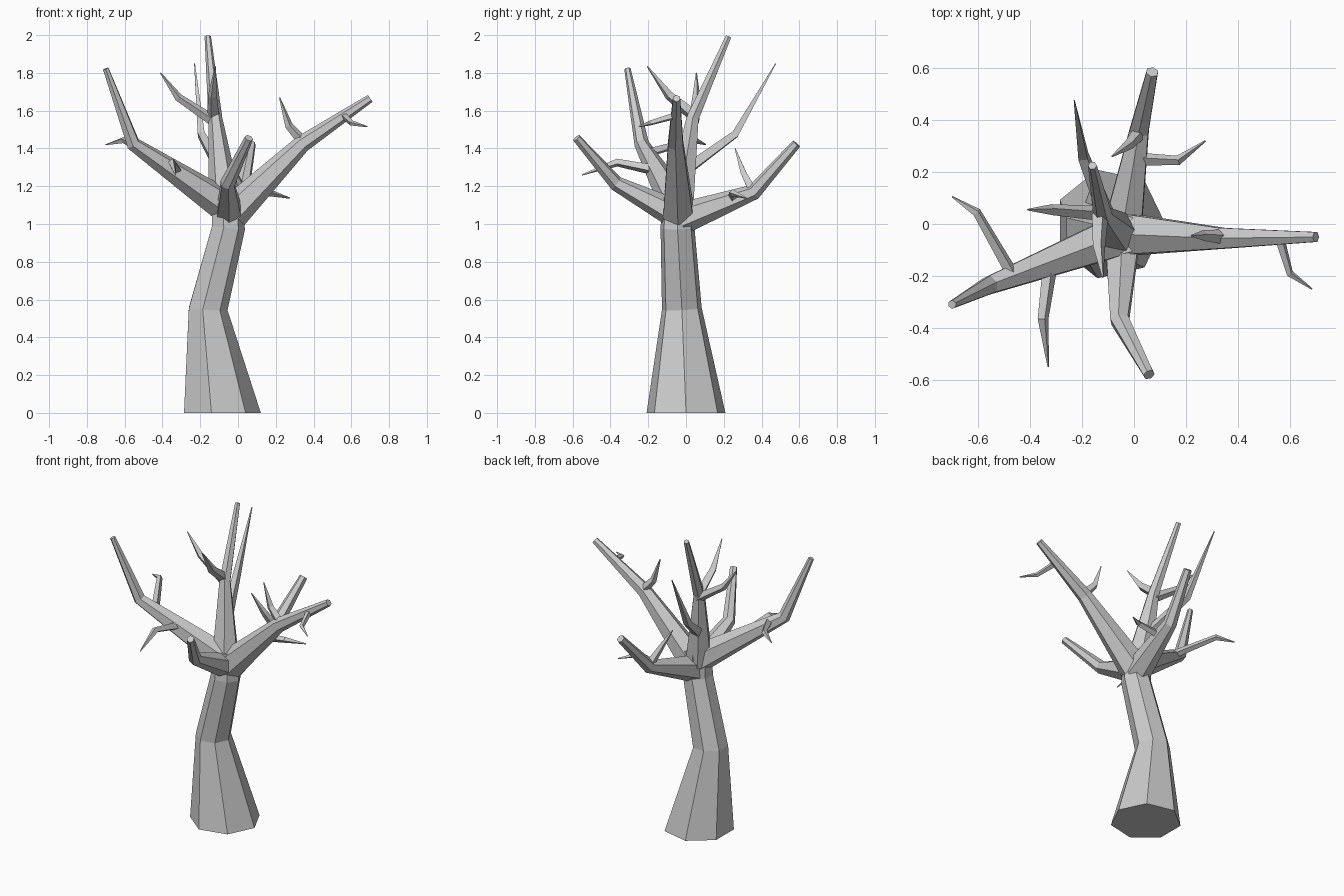
import bpy, bmesh, math
from mathutils import Vector


def limb(name, sides, points, ref=(0, 0, 1), flat_start=False):
    """Tapered faceted tube through points (x, y, z, radius)."""
    pts = [Vector(p[:3]) for p in points]
    bm = bmesh.new()
    rings = []
    for i, p in enumerate(pts):
        a = (p - pts[i - 1]).normalized() if i > 0 else Vector()
        b = (pts[i + 1] - p).normalized() if i < len(pts) - 1 else Vector()
        t = (a + b).normalized()
        if i == 0 and flat_start:
            t = Vector((0, 0, 1))
        u = Vector(ref)
        u = (u - t * u.dot(t)).normalized()
        v = t.cross(u)
        ring = []
        for k in range(sides):
            ang = 2 * math.pi * k / sides
            ring.append(bm.verts.new(p + points[i][3] * (u * math.cos(ang) + v * math.sin(ang))))
        rings.append(ring)
    for r0, r1 in zip(rings, rings[1:]):
        for k in range(sides):
            n = (k + 1) % sides
            bm.faces.new((r0[k], r0[n], r1[n], r1[k]))
    bm.faces.new(rings[0][::-1])
    bm.faces.new(rings[-1])
    bmesh.ops.recalc_face_normals(bm, faces=bm.faces)
    mesh = bpy.data.meshes.new(name)
    bm.to_mesh(mesh)
    bm.free()
    obj = bpy.data.objects.new(name, mesh)
    bpy.context.collection.objects.link(obj)
    return obj


def twig(name, base, mid, tip, r=0.026):
    """Thin pointed side shoot with one bend."""
    return limb(name, 4, [(*base, r), (*mid, r * 0.72), (*tip, 0.003)],
                ref=(0.3, 0.2, 1))


# Bent seven-sided trunk, flared at the foot
limb("trunk", 7, [(-0.093, 0, 0, 0.214), (-0.163, -0.022, 0.55, 0.108),
                  (-0.055, -0.045, 0.98, 0.092), (-0.06, -0.04, 1.15, 0.085)],
     ref=(1, 0, 0), flat_start=True)

# Main branches
limb("centre_branch", 6, [(-0.065, -0.04, 1.08, 0.09), (-0.12, 0.035, 1.56, 0.037),
                          (-0.16, 0.225, 1.992, 0.017)], ref=(1, 0, 0))
limb("right_branch", 6, [(-0.03, -0.04, 1.06, 0.092), (0.34, -0.055, 1.425, 0.046),
                         (0.70, -0.05, 1.665, 0.022)])
limb("left_branch", 6, [(-0.06, -0.045, 1.09, 0.09), (-0.555, -0.235, 1.425, 0.039),
                        (-0.70, -0.31, 1.822, 0.017)])
limb("back_branch", 6, [(-0.045, -0.02, 1.03, 0.085), (0.02, 0.36, 1.17, 0.042),
                        (0.07, 0.585, 1.425, 0.025)])
limb("front_branch", 6, [(-0.045, -0.05, 1.05, 0.078), (-0.055, -0.37, 1.215, 0.04),
                         (0.058, -0.58, 1.455, 0.023)])

# Side twigs
twig("right_upper_twig", (0.35, -0.05, 1.43), (0.27, -0.045, 1.52), (0.22, -0.045, 1.67), 0.03)
twig("right_outer_twig", (0.56, -0.05, 1.575), (0.60, -0.19, 1.535), (0.685, -0.25, 1.515), 0.02)
twig("left_back_twig", (-0.47, -0.19, 1.38), (-0.605, 0.045, 1.445), (-0.70, 0.105, 1.42), 0.025)
twig("left_front_twig", (-0.32, -0.14, 1.28), (-0.35, -0.365, 1.325), (-0.33, -0.55, 1.26), 0.03)
twig("centre_left_twig", (-0.12, 0.04, 1.54), (-0.315, 0.055, 1.67), (-0.41, 0.055, 1.80), 0.03)
twig("centre_back_twig", (-0.10, 0.02, 1.30), (-0.195, 0.26, 1.475), (-0.23, 0.475, 1.85), 0.036)
twig("centre_front_twig", (-0.13, 0.045, 1.57), (-0.135, -0.09, 1.68), (-0.12, -0.205, 1.835), 0.034)
twig("back_right_twig", (0.01, 0.25, 1.14), (0.17, 0.245, 1.165), (0.275, 0.32, 1.137), 0.026)
twig("back_upper_twig", (0.02, 0.35, 1.18), (-0.02, 0.305, 1.27), (-0.085, 0.26, 1.40), 0.028)
